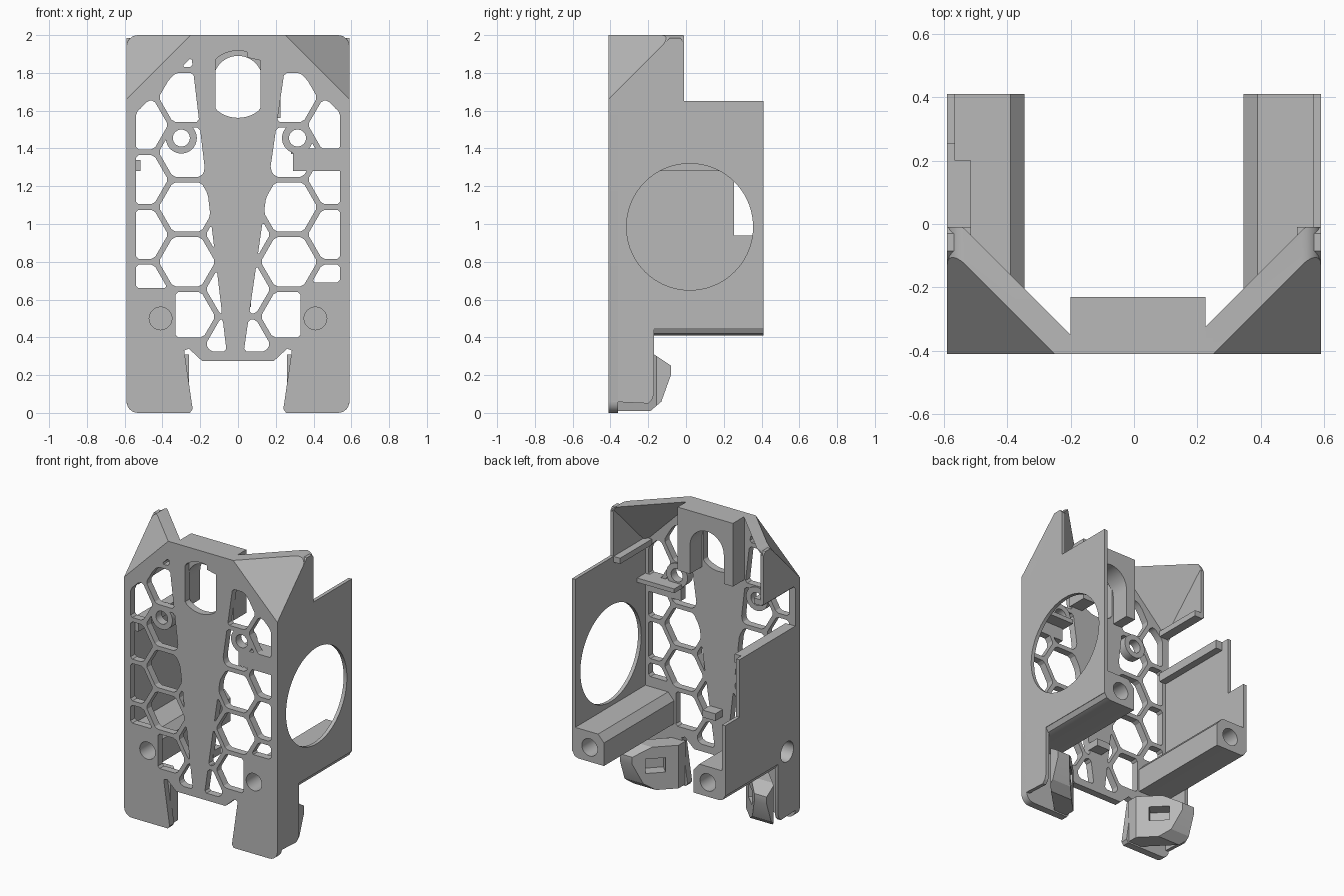
import bpy, bmesh
from math import cos, sin, pi, radians, sqrt
from mathutils import Vector, Matrix

if "Cube" in bpy.data.objects:
    bpy.data.objects.remove(bpy.data.objects["Cube"])

grey = bpy.data.materials.new("plain grey")
grey.use_nodes = True
grey.diffuse_color = (0.48, 0.48, 0.48, 1)
grey.node_tree.nodes["Principled BSDF"].inputs["Base Color"].default_value = grey.diffuse_color

FRONT, INNER, SIDE, WALL = -0.41, -0.36, 0.59, 0.565


def finish(name, bm):
    bmesh.ops.recalc_face_normals(bm, faces=bm.faces)
    mesh = bpy.data.meshes.new(name)
    bm.to_mesh(mesh)
    bm.free()
    mesh.materials.append(grey)
    ob = bpy.data.objects.new(name, mesh)
    bpy.context.collection.objects.link(ob)
    return ob


def add_prism(bm, pts, axis, a, b):
    """Extrude a 2D outline along x (points are y, z) or y (points are x, z)."""
    def place(p, t):
        return (t, p[0], p[1]) if axis == "x" else (p[0], t, p[1])
    lo = [bm.verts.new(place(p, a)) for p in pts]
    hi = [bm.verts.new(place(p, b)) for p in pts]
    bm.faces.new(lo)
    bm.faces.new(hi[::-1])
    for i in range(len(pts)):
        j = (i + 1) % len(pts)
        bm.faces.new((lo[i], lo[j], hi[j], hi[i]))


def prism(name, pts, axis, a, b):
    bm = bmesh.new()
    add_prism(bm, pts, axis, a, b)
    return finish(name, bm)


def box(name, x0, x1, y0, y1, z0, z1):
    return prism(name, [(x0, z0), (x1, z0), (x1, z1), (x0, z1)], "y", y0, y1)


def circle(cx, cz, r, n=40, start=0, sweep=2 * pi):
    full = sweep > 6
    return [(cx + r * cos(start + sweep * i / n), cz + r * sin(start + sweep * i / n))
            for i in range(n if full else n + 1)]


def cut(target, cutter):
    mod = target.modifiers.new("cut", "BOOLEAN")
    mod.operation, mod.solver, mod.object = "DIFFERENCE", "EXACT", cutter
    bpy.context.view_layer.objects.active = target
    bpy.ops.object.modifier_apply(modifier=mod.name)
    bpy.data.objects.remove(cutter)


def slice_mesh(bm, normal, dist):
    """Keep the part where normal . p <= dist and cap the cut."""
    n = Vector(normal)
    bmesh.ops.bisect_plane(bm, geom=bm.verts[:] + bm.edges[:] + bm.faces[:], dist=1e-6,
                           plane_co=n * dist / n.length_squared, plane_no=n, clear_outer=True)
    bmesh.ops.holes_fill(bm, edges=[e for e in bm.edges if e.is_boundary], sides=0)


def clip(poly, a, b, c):
    """Clip a 2D polygon to a*x + b*z <= c."""
    out = []
    for p, q in zip(poly, poly[1:] + poly[:1]):
        dp, dq = a * p[0] + b * p[1] - c, a * q[0] + b * q[1] - c
        if dp <= 0:
            out.append(p)
        if dp * dq < 0:
            t = dp / (dp - dq)
            out.append((p[0] + t * (q[0] - p[0]), p[1] + t * (q[1] - p[1])))
    return out


def area(poly):
    return abs(sum(p[0] * q[1] - q[0] * p[1] for p, q in zip(poly, poly[1:] + poly[:1]))) / 2


def blunt(poly, r=0.014):
    """Trim the corners of a polygon so that they read as rounded."""
    out = []
    for i, p in enumerate(poly):
        for q in (poly[i - 1], poly[(i + 1) % len(poly)]):
            d = Vector(q) - Vector(p)
            if d.length > 1e-5:
                out.append(tuple(Vector(p) + d * min(r / d.length, 0.4)))
    return out


# Front plate with chamfered top and forked legs
half = [(0.19, 0.275), (0.26, 0.34), (0.285, 0.33), (0.24, 0.02), (0.255, 0)]
half += circle(SIDE - 0.06, 0.06, 0.06, 6, -pi / 2, pi / 2) + [(SIDE, 1.66), (0.25, 2)]
plate = prism("front_plate", half + [(-x, z) for x, z in reversed(half)], "y", FRONT, INNER)

# Honeycomb openings either side of the solid tapering spine
PITCH, STRUT = 0.29, 0.03
radius = (PITCH - STRUT) / sqrt(3)
holes = bmesh.new()
for s in (-1, 1):
    spine = (0.06, 0.119) if s < 0 else (0.03, 0.145)
    for col in range(3):
        for row in range(7):
            cx = 0.02 + 0.25 * col
            cz = 0.22 + PITCH * row + (PITCH / 2 if col != 1 else 0)
            cz += 0.0 if col == 1 else -PITCH
            hexa = circle(cx, cz, radius, 6)
            limits = [(-1, spine[1], 0.32 * spine[1] - spine[0]), (1, 0, 0.54),
                      (1, 1, 2.13), (0, -1, -0.325)]
            if col == 1 and row < 2:
                limits += [(0, -1, -0.4), (1, 0, 0.33)]
            if col == 2:
                limits.append((0, -1, -0.66 if s < 0 else -0.69))
            for lim in limits:
                if hexa:
                    hexa = clip(hexa, *lim)
            if len(hexa) > 2 and area(hexa) > 0.0015:
                add_prism(holes, [(s * x, z) for x, z in blunt(hexa)], "y", -0.5, -0.3)
cut(plate, finish("honeycomb_cutter", holes))

# Keyed opening at the top of the plate
keyhole = [(max(-0.12, min(0.05 if z > 1.87 else 0.118, x)), z)
           for x, z in circle(0, 1.74, 0.178, 48)]
cut(plate, prism("keyhole_cutter", keyhole, "y", -0.5, -0.3))

# Rear mounting block with an arched recess open at the bottom
block = box("mount_block", -0.2, 0.225, INNER - 0.01, -0.23, 1.56, 2)
arch = [(-0.13, 1.5), (0.13, 1.5)] + circle(0, 1.76, 0.13, 24, 0, pi)
cut(block, prism("arch_cutter", arch, "y", -0.5, -0.1))

# Side walls
ear_and_wall = [(FRONT, 0.06), (-0.2, 0.05), (-0.18, 0.07), (-0.17, 0.1), (-0.17, 0.45),
                (0.41, 0.45), (0.41, 1.65), (-0.01, 1.65), (-0.01, 1.96), (-0.03, 1.985),
                (-0.085, 1.985), (FRONT, 1.66)]
wall = prism("left_wall", ear_and_wall, "x", WALL, SIDE)
cut(wall, prism("fan_cutter", circle(0.02, 0.985, 0.335, 72), "x", 0.5, 0.7))
stepped = ear_and_wall[:5] + [(0.41, 0.45), (0.41, 0.94), (0.255, 0.94), (0.255, 1.34), (FRONT, 1.34)]
right_wall = prism("right_wall", stepped, "x", -SIDE, -WALL)
cut(right_wall, prism("access_cutter", circle(-0.27, 0.5, 0.07), "x", -0.7, -0.5))
prism("right_ear_wall", [(FRONT, 1.62), (-0.01, 1.62)] + ear_and_wall[8:], "x", -SIDE, -WALL)
box("right_wall_lip", -WALL - 0.01, -0.515, INNER, 0.2, 1.28, 1.34)

for s, side in ((-1, "right"), (1, "left")):
    # Sloped ear: a slab cut diagonally from a corner-rounded box
    bm = bmesh.new()
    outline = [(0, 1.4), (SIDE, 1.4)] + circle(SIDE - 0.06, 1.94, 0.06, 6, 0, pi / 2) + [(0, 2)]
    add_prism(bm, outline, "y", FRONT, -0.01)
    slice_mesh(bm, (1, -1, 1), 2.66)
    slice_mesh(bm, (-1, 1, -1), -2.55)
    bmesh.ops.scale(bm, vec=(s, 1, 1), verts=bm.verts)
    finish(side + "_ear", bm)
    box(side + "_ear_rib", s * 0.515, s * (SIDE - 0.01), INNER, -0.01, 1.61, 1.65)

    # Screw post running back along the wall, bored at both ends
    profile = [(0.345, 0.41), (0.54, 0.41), (0.57, 0.42), (SIDE, 0.455), (SIDE, 0.47),
               (WALL, 0.62), (0.39, 0.62), (0.345, 0.57)]
    post = prism(side + "_screw_post", [(s * x, z) for x, z in profile], "y", INNER - 0.01, 0.41)
    cut(post, prism("rear_bore", circle(s * 0.455, 0.51, 0.06), "y", 0.1, 0.5))
    for target in (post, plate):
        cut(target, prism("front_bore", circle(s * 0.41, 0.5, 0.06), "y", -0.5, -0.2))
    if s < 0:
        cut(post, prism("access_bore", circle(-0.27, 0.5, 0.07), "x", -0.7, -0.5))

    # Ring boss in the honeycomb
    ring_x = s * 0.3 if s < 0 else 0.315
    ring = prism(side + "_ring", circle(ring_x, 1.455, 0.082), "y", FRONT, INNER + 0.01)
    for target in (ring, plate):
        cut(target, prism("ring_bore", circle(ring_x, 1.455, 0.045), "y", -0.5, -0.3))

    # Angled clip with a pocket behind each leg
    bm = bmesh.new()
    add_prism(bm, [(0.26, 0.01), (WALL, 0.01), (WALL, 0.31), (0.26, 0.31)], "y", INNER - 0.01, -0.08)
    for normal, dist in (((-1, 1, 0), -0.55), ((1, -1, 0), 0.72), ((0, 1, 1.5), 0.295),
                         ((0, 1, -0.36), -0.152), ((0, 1, -1.17), -0.2)):
        slice_mesh(bm, normal, dist)
    bmesh.ops.scale(bm, vec=(s, 1, 1), verts=bm.verts)
    clip_block = finish(side + "_clip", bm)
    pocket = box("pocket_cutter", -0.065, 0.065, -0.08, 0.08, -0.05, 0.05)
    pocket.data.transform(Matrix.Translation((s * 0.365, -0.185, 0.18))
                          @ Matrix.Rotation(radians(45 * s), 4, "Z"))
    cut(clip_block, pocket)

# Stiffening band and shelf on the left, and the small rear tab
box("left_band", 0.29, WALL + 0.01, FRONT, INNER, 1.28, 1.4)
box("left_shelf", 0.28, WALL + 0.01, INNER - 0.01, -0.27, 1.37, 1.4)
box("rear_tab", -0.03, 0.07, INNER - 0.01, -0.28, 0.56, 0.61)

# Smooth the curved bores and rounded corners, keeping edges sharp
for ob in bpy.context.view_layer.objects:
    ob.select_set(ob.type == "MESH" and grey.name in ob.data.materials)
bpy.context.view_layer.objects.active = plate
bpy.ops.object.shade_smooth_by_angle(angle=radians(25))
